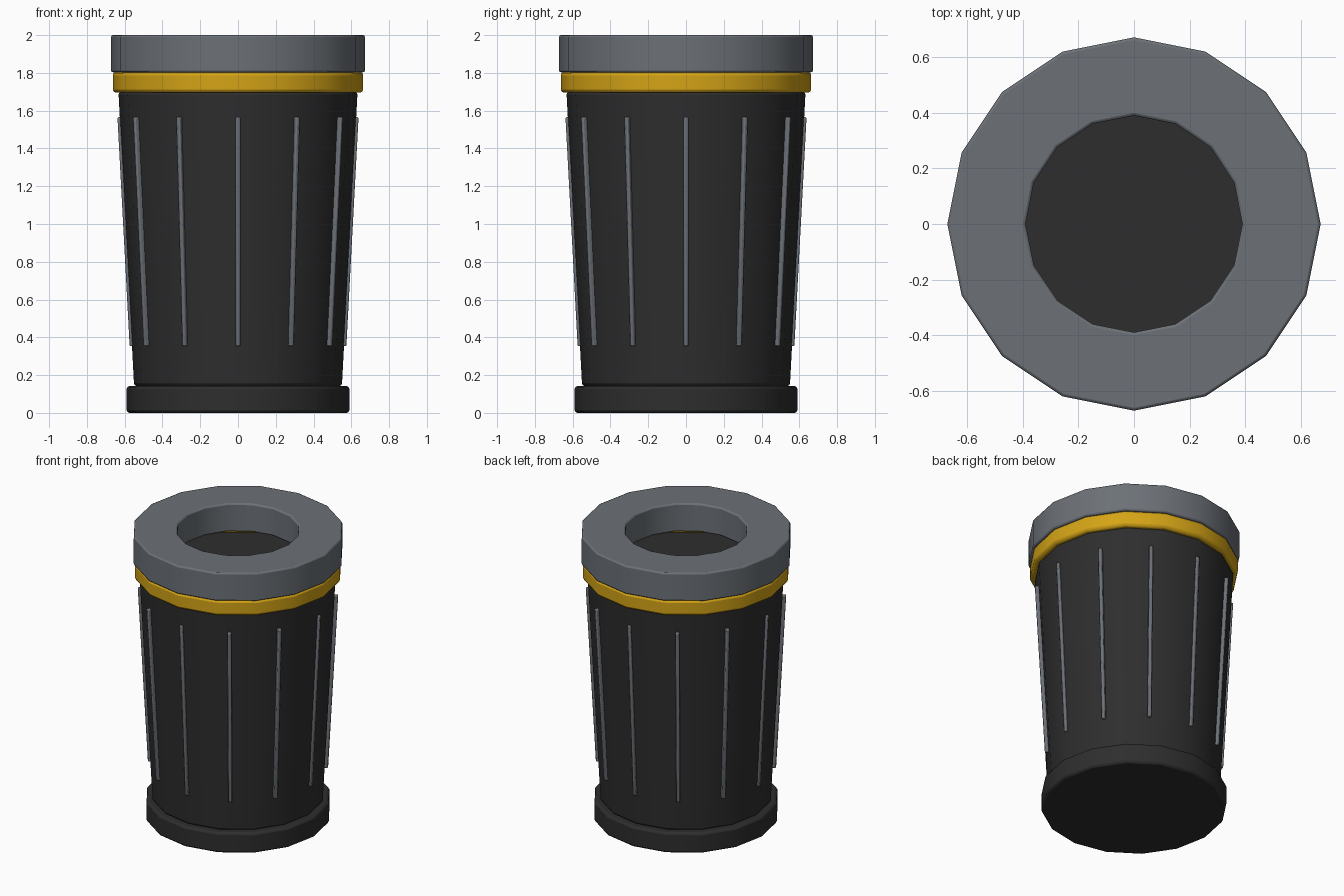
import bpy
import bmesh
from math import cos, sin, pi, atan2, radians

SIDES = 16
RIBS = 12

if "Cube" in bpy.data.objects:
    bpy.data.objects.remove(bpy.data.objects["Cube"])


def material(name, rgb):
    mat = bpy.data.materials.new(name)
    mat.use_nodes = True
    mat.diffuse_color = (*rgb, 1)
    mat.node_tree.nodes["Principled BSDF"].inputs["Base Color"].default_value = (*rgb, 1)
    return mat


charcoal = material("charcoal", (0.027, 0.027, 0.027))
steel = material("steel grey", (0.150, 0.165, 0.185))
yellow = material("band yellow", (0.66, 0.37, 0.008))


def finish(bm, name, mat, bevel):
    """Turn a bmesh into a bevelled, smooth-shaded object."""
    bmesh.ops.recalc_face_normals(bm, faces=bm.faces)
    mesh = bpy.data.meshes.new(name)
    bm.to_mesh(mesh)
    bm.free()
    mesh.materials.append(mat)
    obj = bpy.data.objects.new(name, mesh)
    bpy.context.collection.objects.link(obj)
    bpy.ops.object.select_all(action="DESELECT")
    obj.select_set(True)
    bpy.context.view_layer.objects.active = obj
    bpy.ops.object.shade_smooth_by_angle(angle=radians(35))
    mod = obj.modifiers.new("Rounded rims", "BEVEL")
    mod.width = bevel
    mod.segments = 2
    mod.limit_method = "ANGLE"
    mod.angle_limit = radians(40)
    return obj


def ring_verts(bm, r, z):
    return [bm.verts.new((r * cos(2 * pi * i / SIDES), r * sin(2 * pi * i / SIDES), z))
            for i in range(SIDES)]


def lathe(name, profile, mat, bevel, hollow=False):
    """Revolve (radius, height) points; solid parts are capped, hollow ones closed round."""
    bm = bmesh.new()
    rings = [ring_verts(bm, r, z) for r, z in profile]
    pairs = list(zip(rings, rings[1:]))
    if hollow:
        pairs.append((rings[-1], rings[0]))
    else:
        bm.faces.new(rings[0])
        bm.faces.new(rings[-1])
    for a, b in pairs:
        for i in range(SIDES):
            j = (i + 1) % SIDES
            bm.faces.new((a[i], a[j], b[j], b[i]))
    return finish(bm, name, mat, bevel)


# Main vessel
lathe("base_plinth", [(0.59, 0), (0.59, 0.142)], charcoal, 0.015)
lathe("tapered_body", [(0.55, 0.142), (0.633, 1.70)], charcoal, 0.015)

# Band and lid, both open in the middle
lathe("yellow_band", [(0.60, 1.695), (0.663, 1.695), (0.663, 1.805), (0.60, 1.805)],
      yellow, 0.018, hollow=True)
lathe("lid_ring", [(0.39, 1.803), (0.672, 1.803), (0.672, 2.0), (0.39, 2.0)],
      steel, 0.010, hollow=True)

# Slim ribs leaning with the taper of the body
lean = atan2(0.633 - 0.55, 1.70 - 0.142)
for n in range(RIBS):
    bm = bmesh.new()
    bmesh.ops.create_cube(bm, size=1)
    bmesh.ops.scale(bm, vec=(0.032, 0.024, 1.215), verts=bm.verts)
    rib = finish(bm, f"rib_{n + 1}", steel, 0.007)
    angle = n * 2 * pi / RIBS
    rib.location = (0.590 * cos(angle), 0.590 * sin(angle), 0.96)
    rib.rotation_euler = (0, lean, angle)
